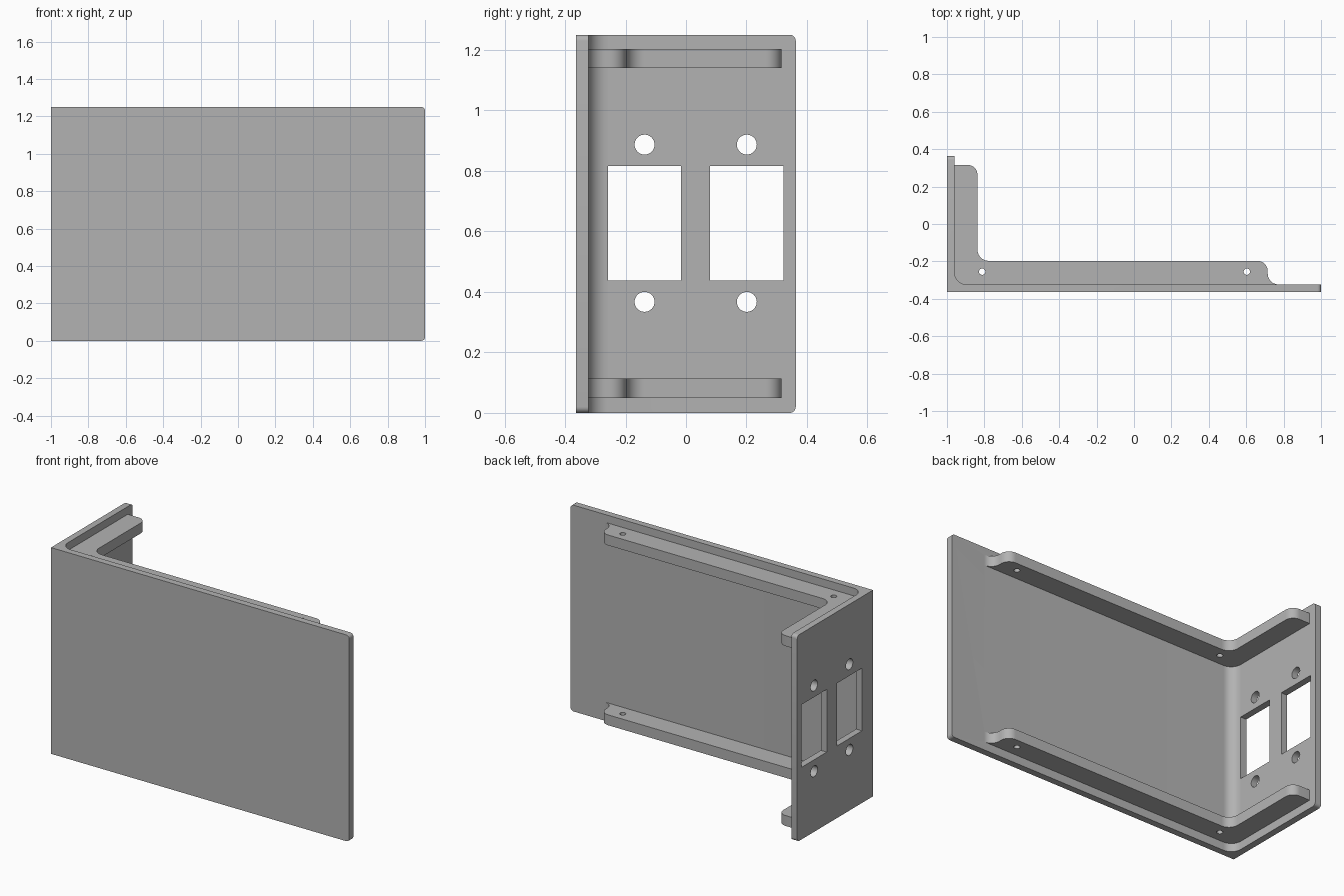
import bpy
import bmesh
import math
from mathutils import Vector

if "Cube" in bpy.data.objects:
    bpy.data.objects.remove(bpy.data.objects["Cube"], do_unlink=True)

HEIGHT = 1.25
HALF_DEPTH = 0.363
INNER_X, INNER_Y = -0.96, -0.323   # inside faces of the two plates

grey = bpy.data.materials.new("plain grey")
grey.use_nodes = True
colour = (0.448, 0.448, 0.448, 1)
grey.diffuse_color = colour
grey.node_tree.nodes["Principled BSDF"].inputs["Base Color"].default_value = colour


def rounded(corners, steps=10):
    """Outline from (x, y, radius) corners, with right-angled corners rounded."""
    outline = []
    for i, (x, y, r) in enumerate(corners):
        p = Vector((x, y))
        if r == 0:
            outline.append(p)
            continue
        a = (Vector(corners[i - 1][:2]) - p).normalized() * r
        b = (Vector(corners[(i + 1) % len(corners)][:2]) - p).normalized() * r
        for k in range(steps + 1):
            t = math.pi / 2 * k / steps
            outline.append(p + a * (1 - math.sin(t)) + b * (1 - math.cos(t)))
    return outline


def finish(name, bm):
    bmesh.ops.recalc_face_normals(bm, faces=bm.faces)
    mesh = bpy.data.meshes.new(name)
    bm.to_mesh(mesh)
    bm.free()
    mesh.materials.append(grey)
    obj = bpy.data.objects.new(name, mesh)
    bpy.context.collection.objects.link(obj)
    return obj


def extrude(outline, z0, z1):
    bm = bmesh.new()
    face = bm.faces.new([bm.verts.new((p.x, p.y, z0)) for p in outline])
    top = bmesh.ops.extrude_face_region(bm, geom=[face])["geom"]
    verts = [v for v in top if isinstance(v, bmesh.types.BMVert)]
    bmesh.ops.translate(bm, verts=verts, vec=(0, 0, z1 - z0))
    return bm


def boolean(target, tool, operation):
    mod = target.modifiers.new(operation, "BOOLEAN")
    mod.operation, mod.solver, mod.object = operation, "EXACT", tool
    bpy.context.view_layer.objects.active = target
    bpy.ops.object.modifier_apply(modifier=mod.name)
    mesh = tool.data
    bpy.data.objects.remove(tool, do_unlink=True)
    bpy.data.meshes.remove(mesh)


def drill(target, centre, radius, axis):
    bpy.ops.mesh.primitive_cylinder_add(vertices=32, radius=radius, depth=0.12, location=centre)
    cutter = bpy.context.object
    cutter.hide_render = True
    if axis == "X":
        cutter.rotation_euler.y = math.pi / 2
    bpy.context.view_layer.update()
    cutter.data.materials.append(grey)
    boolean(target, cutter, "DIFFERENCE")


# Bent L-shaped plate with an inside fillet
bm = extrude(rounded([
    (-1, -HALF_DEPTH, 0), (1, -HALF_DEPTH, 0), (1, INNER_Y, 0),
    (INNER_X, INNER_Y, 0.065), (INNER_X, HALF_DEPTH, 0), (-1, HALF_DEPTH, 0)]), 0, HEIGHT)

# Round the free corners of both plates
corners = []
for e in bm.edges:
    a, b = (v.co for v in e.verts)
    mid = (a + b) / 2
    if abs(a.z - b.z) < 1e-4 and (mid.x > 0.999 or mid.y > HALF_DEPTH - 0.001):
        corners.append(e)
bmesh.ops.bevel(bm, geom=corners, offset=0.02, offset_type="OFFSET",
                segments=6, profile=0.5, affect="EDGES")
plate = finish("corner_plate", bm)

# Two window openings, each with a round hole above and below
for y in (-0.137, 0.201):
    bpy.ops.mesh.primitive_cube_add(size=1, location=(-0.98, y, 0.627))
    window = bpy.context.object
    window.scale = (0.2, 0.242, 0.38)
    window.hide_render = True
    window.data.materials.append(grey)
    bpy.context.view_layer.update()
    boolean(plate, window, "DIFFERENCE")
    for z in (0.367, 0.887):
        drill(plate, (-0.98, y, z), 0.033, "X")

# Lower and upper inner rails with screw holes, fused to the plate
rail_outline = rounded([
    (-0.98, -0.343, 0), (0.772, -0.343, 0), (0.772, INNER_Y, 0),
    (0.715, INNER_Y, 0.057), (0.715, -0.197, 0.055), (-0.837, -0.197, 0.06),
    (-0.837, 0.316, 0.052), (-0.98, 0.316, 0)])
for z0 in (0.05, 1.14):
    rail = finish("rail", extrude(rail_outline, z0, z0 + 0.063))
    for x in (-0.812, 0.603):
        drill(rail, (x, -0.255, z0 + 0.03), 0.017, "Z")
    boolean(plate, rail, "UNION")

# Smooth curves, sharp edges
bpy.ops.object.select_all(action="DESELECT")
plate.select_set(True)
bpy.context.view_layer.objects.active = plate
bpy.ops.object.shade_smooth_by_angle(angle=math.radians(30))
